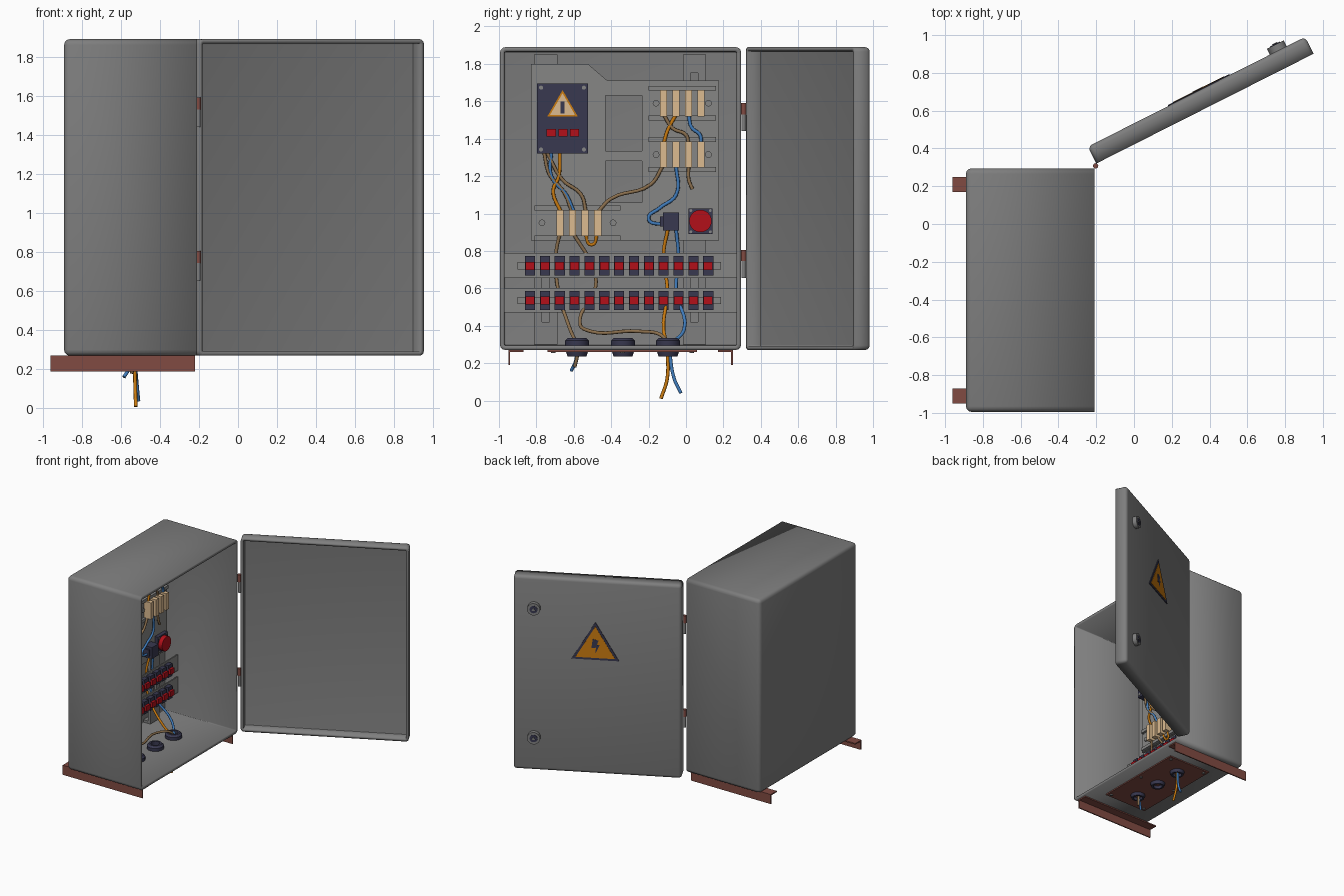
import bpy, bmesh
from math import radians, cos, sin, pi
from mathutils import Matrix, Vector

cube = bpy.data.objects.get("Cube")
if cube:
    bpy.data.objects.remove(cube, do_unlink=True)


def material(name, r, g, b):
    m = bpy.data.materials.new(name)
    m.use_nodes = True
    m.diffuse_color = (r, g, b, 1)
    m.node_tree.nodes["Principled BSDF"].inputs["Base Color"].default_value = (r, g, b, 1)
    return m


GREY = material("cabinet grey", 0.21, 0.21, 0.21)
PANEL = material("panel grey", 0.24, 0.24, 0.235)
BROWN = material("primer brown", 0.22, 0.07, 0.055)
NAVY = material("dark navy", 0.04, 0.04, 0.08)
RED = material("red", 0.45, 0.005, 0.01)
BEIGE = material("beige", 0.72, 0.5, 0.28)
ORANGE = material("orange", 0.6, 0.2, 0.005)
BLUE = material("blue", 0.05, 0.2, 0.5)
TAN = material("tan", 0.26, 0.16, 0.075)

WORLD = Matrix.Identity(4)
# Door frame: x runs from hinge to free edge, y points outwards
DOOR = Matrix.Translation((-0.2, 0.32, 0)) @ Matrix.Rotation(radians(26.8), 4, "Z")
# Drawing planes: the mounting panel and the outside of the door
FACE = Matrix(((0, 0, 1, 0), (1, 0, 0, 0), (0, 1, 0, 0), (0, 0, 0, 1)))
SIGN = DOOR @ Matrix(((-1, 0, 0, 0), (0, 0, 1, 0), (0, 1, 0, 0), (0, 0, 0, 1)))


def link(name, data, mat):
    obj = bpy.data.objects.new(name, data)
    bpy.context.collection.objects.link(obj)
    data.materials.append(mat)
    return obj


def mesh(name, bm, mat, frame=WORLD, smooth=False):
    bmesh.ops.recalc_face_normals(bm, faces=bm.faces)
    me = bpy.data.meshes.new(name)
    bm.transform(frame)
    bm.to_mesh(me)
    bm.free()
    obj = link(name, me, mat)
    if smooth:
        bpy.ops.object.select_all(action="DESELECT")
        obj.select_set(True)
        bpy.context.view_layer.objects.active = obj
        bpy.ops.object.shade_smooth_by_angle(angle=radians(35))
    return obj


def cuboid(lo, hi):
    bm = bmesh.new()
    lo, hi = Vector(lo), Vector(hi)
    place = Matrix.Translation((lo + hi) / 2) @ Matrix.Diagonal((*(hi - lo), 1))
    bmesh.ops.create_cube(bm, size=1, matrix=place)
    return bm


def box(name, lo, hi, mat, frame=WORLD):
    return mesh(name, cuboid(lo, hi), mat, frame)


def tray(name, lo, hi, opening, mat, frame, wall, radius):
    """Rounded sheet-metal tray, open towards one direction."""
    bm = cuboid(lo, hi)
    bm.normal_update()
    side = [f for f in bm.faces if f.normal.dot(Vector(opening)) > 0.9]
    bmesh.ops.delete(bm, geom=side, context="FACES_ONLY")
    edges = [e for e in bm.edges if not e.is_boundary]
    bmesh.ops.bevel(bm, geom=edges, offset=radius, segments=3, profile=0.5, affect="EDGES")
    obj = mesh(name, bm, mat, frame, True)
    shell = obj.modifiers.new("wall", "SOLIDIFY")
    shell.thickness = wall
    shell.offset = -1
    return obj


def disc(name, centre, axis, radius, depth, mat, frame=WORLD, sides=24):
    bm = bmesh.new()
    turn = Vector(axis).to_track_quat("Z", "Y").to_matrix().to_4x4()
    bmesh.ops.create_cone(bm, cap_ends=True, segments=sides, radius1=radius, radius2=radius,
                          depth=depth, matrix=Matrix.Translation(centre) @ turn)
    return mesh(name, bm, mat, frame, True)


def plate(name, outlines, level, thick, mat, frame=FACE):
    """Flat sheet; outlines after the first are holes."""
    cu = bpy.data.curves.new(name, "CURVE")
    cu.dimensions = "2D"
    cu.fill_mode = "BOTH"
    cu.extrude = thick / 2
    for pts in outlines:
        sp = cu.splines.new("POLY")
        sp.points.add(len(pts) - 1)
        sp.use_cyclic_u = True
        sp.use_smooth = False
        for p, (a, b) in zip(sp.points, pts):
            p.co = (a, b, 0, 1)
    obj = link(name, cu, mat)
    obj.matrix_world = frame @ Matrix.Translation((0, 0, level))
    return obj


def rect(a0, a1, b0, b1):
    return [(a0, b0), (a1, b0), (a1, b1), (a0, b1)]


def triangle(a, b, s):
    return [(a + s * cos(t), b + s * sin(t)) for t in (pi / 2, pi * 7 / 6, pi * 11 / 6)]


# Cabinet shell
tray("cabinet", (-0.89, -0.995, 0.27), (-0.21, 0.295, 1.89), (1, 0, 0), GREY, WORLD, 0.025, 0.03)

# Door with locks and warning sign
tray("door", (0, 0, 0.27), (1.29, 0.1, 1.89), (0, -1, 0), GREY, DOOR, 0.022, 0.025)
for z in (0.55, 1.63):
    disc("lock_body", (1.13, 0.115, z), (0, 1, 0), 0.05, 0.04, GREY, DOOR)
    disc("lock_recess", (1.13, 0.136, z), (0, 1, 0), 0.03, 0.004, NAVY, DOOR)
    disc("lock_pin", (1.13, 0.138, z), (0, 1, 0), 0.017, 0.01, GREY, DOOR, 3)
plate("sign_border", [triangle(-0.66, 1.33, 0.21)], 0.102, 0.006, NAVY, SIGN)
plate("sign_field", [triangle(-0.66, 1.33, 0.175)], 0.104, 0.007, ORANGE, SIGN)
bolt = [(-0.02, 0.07), (0.025, 0.06), (0.01, 0.02), (0.035, 0.025), (0.0, -0.05), (0.005, 0.0), (-0.03, -0.005)]
plate("sign_bolt", [[(a - 0.66, b + 1.33) for a, b in bolt]], 0.106, 0.007, NAVY, SIGN)

# Hinges
for z in (0.73, 1.515):
    disc("hinge_upper_knuckle", (-0.203, 0.308, z + 0.045), (0, 0, 1), 0.014, 0.06, BROWN, sides=16)
    disc("hinge_lower_knuckle", (-0.203, 0.308, z - 0.03), (0, 0, 1), 0.012, 0.09, GREY, sides=16)

# Angle-iron feet
for edge, inner in ((-0.95, -0.87), (0.25, 0.17)):
    wall = edge + (0.01 if inner > edge else -0.01)
    box("foot_flange", (-0.96, min(edge, inner), 0.26), (-0.22, max(edge, inner), 0.27), BROWN)
    box("foot_web", (-0.96, min(edge, wall), 0.19), (-0.22, max(edge, wall), 0.265), BROWN)

# Cable entry plate, its screws and glands
box("gland_plate", (-0.73, -0.74, 0.26), (-0.33, 0.06, 0.272), BROWN)
for x in (-0.7, -0.36):
    for y in (-0.71, -0.34, 0.03):
        disc("plate_screw", (x, y, 0.258), (0, 0, 1), 0.012, 0.01, GREY, sides=8)
for y in (-0.583, -0.337, -0.096):
    bm = bmesh.new()
    ring = [(0.035, 0.235), (0.05, 0.235), (0.065, 0.28), (0.065, 0.32), (0.05, 0.335), (0.035, 0.335)]
    vs = [bm.verts.new((r, 0, z)) for r, z in ring]
    es = [bm.edges.new((vs[i - 1], vs[i])) for i in range(len(vs))]
    bmesh.ops.spin(bm, geom=vs + es, cent=(0, 0, 0), axis=(0, 0, 1), angle=2 * pi, steps=20, use_merge=True)
    bmesh.ops.remove_doubles(bm, verts=bm.verts, dist=0.0005)
    mesh("cable_gland", bm, NAVY, Matrix.Translation((-0.53, y, 0)), True)
    disc("gland_membrane", (-0.53, y, 0.285), (0, 0, 1), 0.04, 0.01, NAVY)

# Mounting straps and panel
for y in (-0.75, 0.045):
    slots = [rect(y - 0.02, y + 0.02, z, z + 0.32) for z in (0.42, 1.43)]
    plate("mounting_strap", [rect(y - 0.062, y + 0.062, 0.3, 1.85)] + slots, -0.81, 0.02, GREY)
    for z in (0.31, 1.84):
        box("strap_bracket", (-0.867, y - 0.062, z - 0.01), (-0.8, y + 0.062, z + 0.01), GREY)
outline = [(-0.83, 0.855), (0.176, 0.855), (0.176, 1.71), (-0.42, 1.71), (-0.525, 1.8), (-0.83, 1.8)]
windows = [rect(-0.43, -0.235, 1.335, 1.63), rect(-0.43, -0.235, 1.06, 1.28)]
plate("mounting_panel", [outline] + windows, -0.788, 0.016, PANEL)

# Terminal rows on rails
for y0, y1, z, first in ((-0.2, 0.16, 1.59, -0.12), (-0.2, 0.16, 1.315, -0.12), (-0.81, -0.35, 0.95, -0.673)):
    box("terminal_rail_base", (-0.78, y0 + 0.01, z - 0.07), (-0.774, y1 - 0.01, z + 0.07), PANEL)
    for s in (-1, 1):
        box("terminal_rail_lip", (-0.78, y0, z + s * 0.08 - 0.013), (-0.755, y1, z + s * 0.08 + 0.013), PANEL)
        end = y0 + 0.04 if s < 0 else y1 - 0.04
        disc("rail_screw", (-0.77, end, z), (1, 0, 0), 0.018, 0.012, PANEL, sides=12)
    for i in range(4):
        y = first + i * 0.067
        box("terminal", (-0.775, y - 0.019, z - 0.07), (-0.71, y + 0.019, z + 0.07), BEIGE)

# Control unit with sign and buttons
box("control_unit", (-0.78, -0.797, 1.32), (-0.71, -0.524, 1.695), NAVY)
plate("unit_sign_border", [triangle(-0.66, 1.565, 0.095)], -0.709, 0.006, ORANGE)
plate("unit_sign_field", [triangle(-0.66, 1.565, 0.078)], -0.708, 0.007, BEIGE)
plate("unit_sign_mark", [rect(-0.67, -0.65, 1.535, 1.6)], -0.707, 0.007, NAVY)
for i in range(3):
    y = -0.72 + i * 0.062
    box("unit_button", (-0.715, y - 0.025, 1.412), (-0.69, y + 0.025, 1.452), RED)
for y in (-0.775, -0.546):
    for z in (1.342, 1.673):
        disc("unit_screw", (-0.709, y, z), (1, 0, 0), 0.011, 0.008, PANEL, sides=12)

# Switch and emergency button
box("switch_block", (-0.78, -0.123, 0.91), (-0.71, -0.037, 1.005), NAVY)
box("switch_side", (-0.78, -0.138, 0.93), (-0.73, -0.12, 0.985), NAVY)
box("button_base", (-0.78, 0.014, 0.89), (-0.75, 0.142, 1.028), NAVY)
disc("emergency_button", (-0.74, 0.077, 0.96), (1, 0, 0), 0.06, 0.05, RED)
for y in (0.026, 0.13):
    for z in (0.902, 1.016):
        disc("base_screw", (-0.75, y, z), (1, 0, 0), 0.008, 0.008, PANEL, sides=8)

# Breaker rows on cross strips
for z in (0.72, 0.535):
    box("cross_strip", (-0.755, -0.97, z - 0.065), (-0.745, 0.27, z + 0.068), PANEL)
    box("breaker_bar", (-0.745, -0.9, z - 0.02), (-0.735, 0.187, z + 0.02), PANEL)
    for i in range(13):
        y = -0.834 + i * 0.0794
        box("breaker", (-0.745, y - 0.027, z - 0.052), (-0.71, y + 0.027, z + 0.052), NAVY)
        box("breaker_lever", (-0.715, y - 0.024, z - 0.022), (-0.69, y + 0.024, z + 0.022), RED)


# Wiring: follows the panel, passes behind the strips, leans out to the glands
def depth(z, lean):
    if z > 0.86:
        return -0.75
    if z > 0.46:
        return -0.768
    if z > 0.34:
        return -0.53 - 0.238 * (z - 0.34) / 0.12
    return -0.53 + lean * max(0, 0.25 - z)


def wire(mat, *pts, lean=0):
    cu = bpy.data.curves.new("wire", "CURVE")
    cu.dimensions = "3D"
    cu.bevel_depth = 0.0095
    cu.bevel_resolution = 2
    cu.resolution_u = 6
    cu.use_fill_caps = True
    sp = cu.splines.new("BEZIER")
    sp.bezier_points.add(len(pts) - 1)
    for p, (y, z) in zip(sp.bezier_points, pts):
        p.co = (depth(z, lean), y, z)
        p.handle_left_type = p.handle_right_type = "AUTO"
    link("wire", cu, mat)


wire(TAN, (-.76, 1.33), (-.73, 1.21), (-.65, 1.11), (-.61, 1.01))
wire(BLUE, (-.72, 1.33), (-.72, 1.2), (-.64, 1.1), (-.6, 1.01))
wire(ORANGE, (-.675, 1.33), (-.68, 1.2), (-.71, 1.12), (-.67, 1.01))
wire(TAN, (-.745, 1.33), (-.66, 1.18), (-.56, 1.1), (-.535, 1.01))
wire(TAN, (-.12, 1.26), (-.19, 1.155), (-.4, 1.08), (-.47, 1.01))
wire(TAN, (-.12, 1.53), (-.07, 1.455), (.0, 1.42), (.014, 1.37))
wire(ORANGE, (-.053, 1.53), (-.1, 1.44), (-.12, 1.37))
wire(BLUE, (.014, 1.53), (.03, 1.46), (.075, 1.42), (.081, 1.37))
wire(BLUE, (-.053, 1.26), (-.053, 1.1), (-.14, 1.03), (-.2, .97), (-.12, .94))
wire(TAN, (.014, 1.26), (.015, 1.18), (.035, 1.13))
wire(ORANGE, (-.54, .9), (-.505, .833), (-.472, .9))
wire(TAN, (-.673, .9), (-.695, .785), (-.685, .6), (-.63, .41), (-.583, .3))
wire(TAN, (-.606, .9), (-.49, .69), (-.485, .6), (-.567, .436), (-.51, .37), (-.25, .37), (-.12, .34), (-.1, .3))
wire(ORANGE, (-.096, .92), (-.12, .78), (-.1, .6), (-.12, .38), (-.1, .3))
wire(BLUE, (-.053, .92), (-.04, .76), (-.053, .6), (-.01, .38), (-.085, .3))
wire(ORANGE, (-.1, .28), (-.1, .12), (-.134, .01), lean=0.03)
wire(BLUE, (-.09, .28), (-.064, .12), (-.027, .04), lean=0.1)
wire(BLUE, (-.58, .28), (-.59, .21), (-.613, .16), lean=-0.6)
wire(TAN, (-.575, .28), (-.585, .22), (-.595, .18), lean=-0.2)
